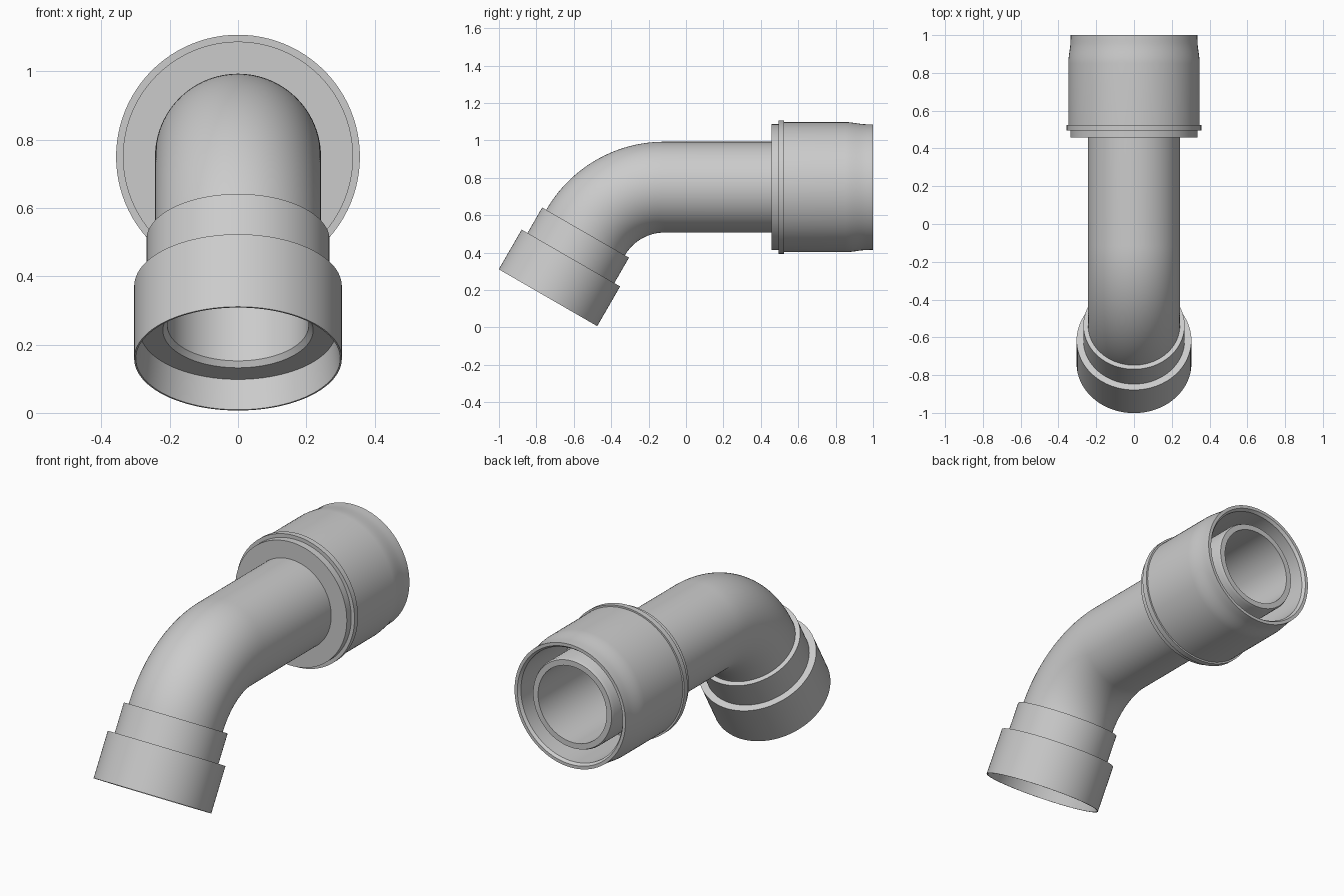
import bpy, bmesh
from math import sin, cos, pi
from mathutils import Vector

if "Cube" in bpy.data.objects:
    bpy.data.objects.remove(bpy.data.objects["Cube"])

# Centre line: short leg, 60 degree bend, long level leg along y
R = 0.486                      # bend radius
LEG = 0.402                    # length of the sloping leg
BEND = pi / 3
ARC = R * BEND
BEND_Y, AXIS_Z = -0.116, 0.75  # where the level leg starts
SIDES = 96
PIPE_R, BORE_R = 0.243, 0.207


def frame(s):
    """Centre and in-plane normal at distance s along the centre line."""
    a = BEND - min(max((s - LEG) / R, 0), BEND)
    tangent = Vector((0, cos(a), sin(a)))
    normal = Vector((0, -sin(a), cos(a)))
    extra = min(s - LEG, 0) + max(s - LEG - ARC, 0)
    return Vector((0, BEND_Y, AXIS_Z - R)) + normal * R + tangent * extra, normal


def at_y(y):
    return y - BEND_Y + LEG + ARC


def sweep(name, strips):
    """Revolve each (s, radius) strip about the bent centre line."""
    bm = bmesh.new()
    for strip in strips:
        prev = None
        for s, r in strip:
            c, n = frame(s)
            ring = [bm.verts.new(c + Vector((r * cos(t), 0, 0)) + n * r * sin(t))
                    for t in (2 * pi * k / SIDES for k in range(SIDES))]
            if prev:
                for k in range(SIDES):
                    j = (k + 1) % SIDES
                    bm.faces.new((prev[k], ring[k], ring[j], prev[j]))
            prev = ring
    me = bpy.data.meshes.new(name)
    bm.to_mesh(me)
    bm.free()
    me.shade_smooth()
    me.set_sharp_from_angle(angle=pi / 7)
    ob = bpy.data.objects.new(name, me)
    bpy.context.collection.objects.link(ob)
    return ob


# Stepped lower socket with a thin lip and chamfered inner seat
sweep("lower_socket", [[
    (LEG, BORE_R), (0.112, BORE_R), (0.096, 0.22), (0.096, 0.288),
    (0, 0.299), (0, 0.304), (0.245, 0.304), (0.245, 0.268),
    (LEG, 0.268), (LEG, PIPE_R)]])

# Bent pipe: outer skin and bore
stations = [LEG + ARC * i / 32 for i in range(33)] + [at_y(0.457)]
sweep("bent_pipe", [[(s, PIPE_R) for s in stations],
                    [(s, BORE_R) for s in reversed(stations)]])

# Upper socket: flange, bead, barrel with eased nose, groove, inner spigot
upper = [(0.457, PIPE_R), (0.457, 0.337), (0.495, 0.337), (0.495, 0.357),
         (0.525, 0.357), (0.525, 0.348), (0.85, 0.348)]
for i in range(1, 9):
    u = i / 8
    upper.append((0.85 + 0.12 * u, 0.348 - 0.012 * u * u * (3 - 2 * u)))
upper += [(1.0, 0.335), (1.0, 0.318), (0.985, 0.307), (0.60, 0.307),
          (0.60, PIPE_R), (0.965, PIPE_R), (0.98, 0.237), (0.98, BORE_R),
          (0.457, BORE_R)]
sweep("upper_socket", [[(at_y(y), r) for y, r in upper]])
